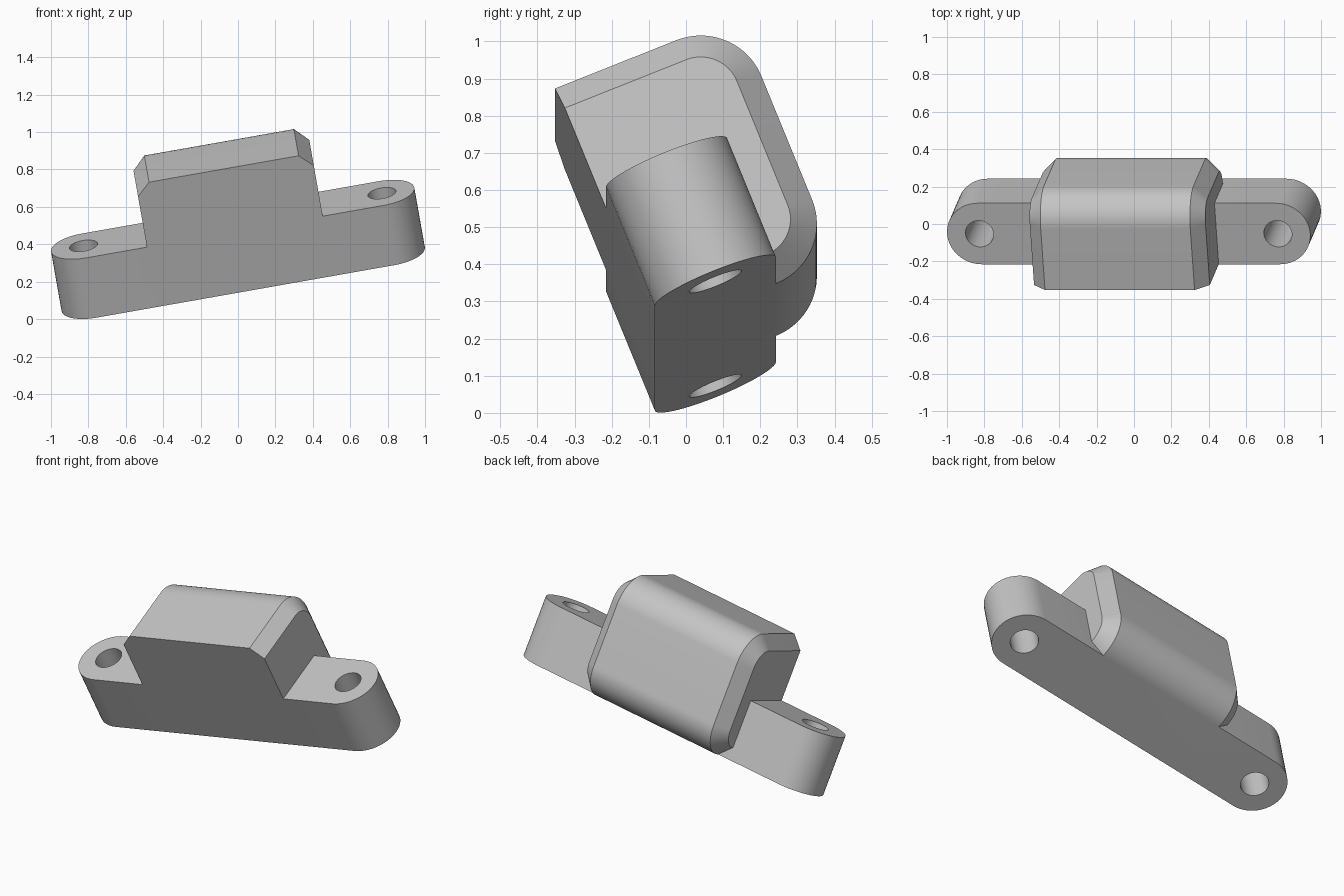
import bpy
import bmesh
from math import cos, sin, pi, radians
from mathutils import Matrix, Vector

default = bpy.data.objects.get("Cube")
if default:
    bpy.data.objects.remove(default, do_unlink=True)

R = 0.176            # half width of the mounting bar and corner radius
THICK = 0.35         # bar thickness
HOLE_X = 0.81        # hole distance from the middle
HOLE_R = 0.076
TOP = 0.717          # housing height
HALF = 0.477         # housing half length
BEVEL = 0.071

grey = bpy.data.materials.new("plain grey")
grey.use_nodes = True
colour = (0.55, 0.55, 0.55, 1)
grey.diffuse_color = colour
grey.node_tree.nodes["Principled BSDF"].inputs["Base Color"].default_value = colour


def arc(cx, cy, r, start, end, steps=24):
    angles = [radians(start + (end - start) * i / steps) for i in range(steps + 1)]
    return [(cx + r * cos(a), cy + r * sin(a)) for a in angles]


def loft(name, rings):
    """Skin matching closed rings and cap both ends."""
    bm = bmesh.new()
    loops = [[bm.verts.new(p) for p in ring] for ring in rings]
    n = len(loops[0])
    for a, b in zip(loops, loops[1:]):
        for i in range(n):
            j = (i + 1) % n
            bm.faces.new((a[i], a[j], b[j], b[i]))
    bm.faces.new(loops[0][::-1])
    bm.faces.new(loops[-1])
    bmesh.ops.recalc_face_normals(bm, faces=bm.faces)
    mesh = bpy.data.meshes.new(name)
    bm.to_mesh(mesh)
    bm.free()
    mesh.materials.append(grey)
    obj = bpy.data.objects.new(name, mesh)
    bpy.context.collection.objects.link(obj)
    return obj


def prism(name, outline, z0, z1):
    return loft(name, [[(x, y, z) for x, y in outline] for z in (z0, z1)])


def combine(obj, other, operation):
    bpy.context.view_layer.objects.active = obj
    mod = obj.modifiers.new(operation.lower(), 'BOOLEAN')
    mod.operation = operation
    mod.solver = 'EXACT'
    mod.object = other
    bpy.ops.object.modifier_apply(modifier=mod.name)
    bpy.data.objects.remove(other, do_unlink=True)


# Round-ended mounting bar
bar = prism("mounting_bracket",
            arc(HOLE_X, 0, R, -90, 90) + arc(-HOLE_X, 0, R, 90, 270), 0, THICK)


# Housing: flat front, rounded back corners, bevelled ends
def housing_ring(x, inset):
    r = R - inset
    profile = [(-R, inset)] + arc(R, R, r, -90, 0)
    profile += arc(R, TOP - R, r, 0, 90) + [(-R, TOP - inset)]
    return [(x, y, z) for y, z in profile]


housing = loft("housing", [housing_ring(-HALF, BEVEL), housing_ring(-HALF + BEVEL, 0),
                           housing_ring(HALF - BEVEL, 0), housing_ring(HALF, BEVEL)])
combine(bar, housing, 'UNION')

# Screw holes
for side in (-1, 1):
    circle = arc(side * HOLE_X, 0, HOLE_R, 0, 360, 48)[:-1]
    combine(bar, prism("hole_cutter", circle, -0.1, THICK + 0.1), 'DIFFERENCE')

# Smooth the rounds, keep the edges crisp
bpy.ops.object.select_all(action='DESELECT')
bar.select_set(True)
bpy.context.view_layer.objects.active = bar
bpy.ops.object.shade_smooth_by_angle(angle=radians(30))

# Tilted resting pose
bar.matrix_world = (Matrix.Translation(Vector((0.028, 0.079, 0.213)))
                    @ Matrix.Rotation(radians(-10), 4, 'Y')
                    @ Matrix.Rotation(radians(22), 4, 'X'))
